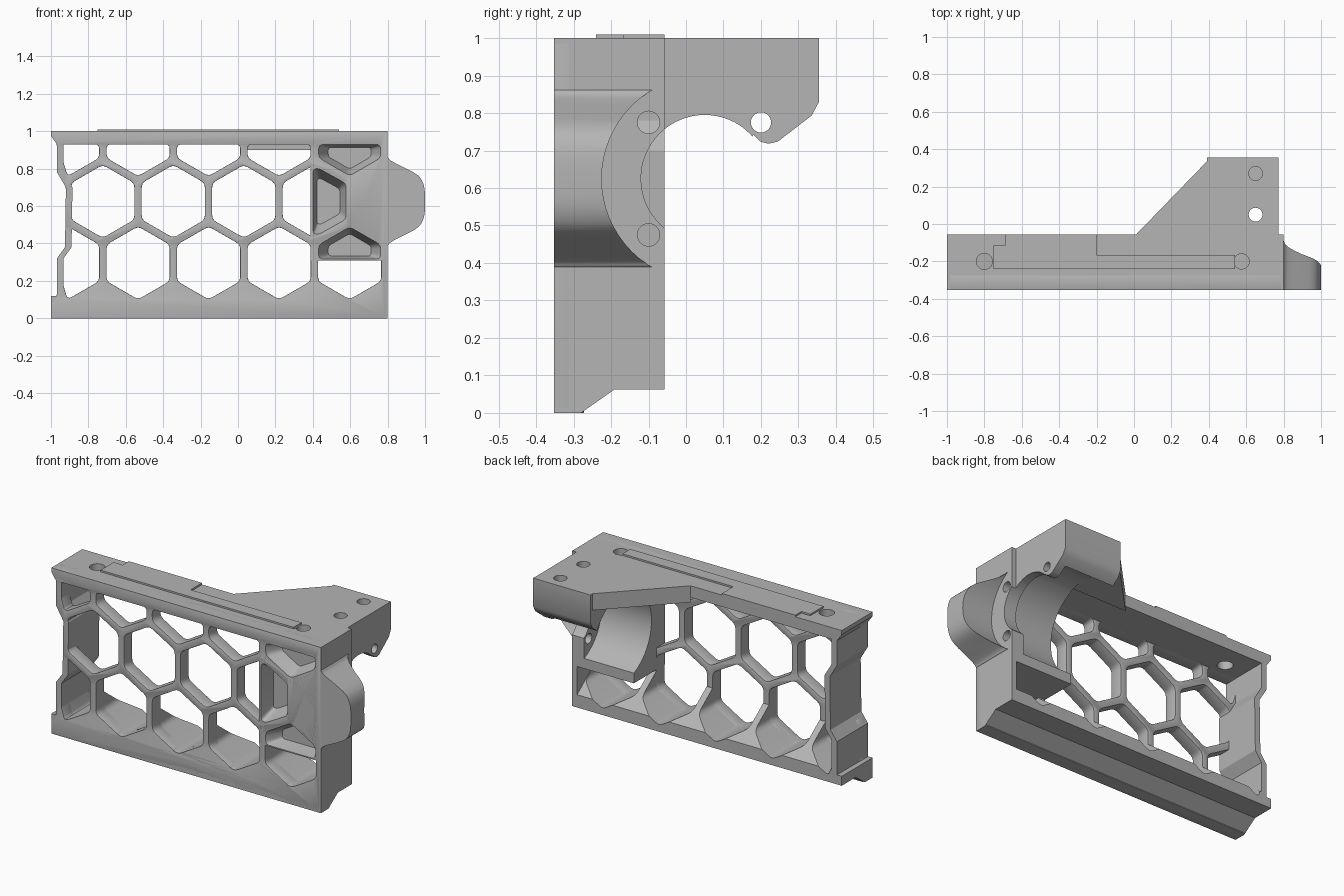
import bpy, bmesh, math
from mathutils import Vector

if "Cube" in bpy.data.objects:
    bpy.data.objects.remove(bpy.data.objects["Cube"])

grey = bpy.data.materials.new("plain_grey")
grey.use_nodes = True
grey.diffuse_color = (0.46, 0.46, 0.46, 1)
grey.node_tree.nodes["Principled BSDF"].inputs["Base Color"].default_value = (0.46, 0.46, 0.46, 1)

FRONT, BACK = -0.352, -0.057
AXIS = (0.05, 0.625)          # bore centre in (y, z)
PITCH, RADIUS = 0.377, 0.195
parts = []


def place(axis, p, t):
    return {"x": (t, p[0], p[1]), "y": (p[0], t, p[1]), "z": (p[0], p[1], t)}[axis]


def prism(name, outlines, axis, a, b, taper=1.0, part=True):
    """Extrude one or more outlines along an axis, optionally tapering."""
    if not isinstance(outlines[0][0], (tuple, list, Vector)):
        outlines = [outlines]
    bm = bmesh.new()
    for pts in outlines:
        c = sum((Vector(p) for p in pts), Vector((0, 0))) / len(pts)
        near = [bm.verts.new(place(axis, p, a)) for p in pts]
        far = [bm.verts.new(place(axis, c + (Vector(p) - c) * taper, b)) for p in pts]
        bm.faces.new(near)
        bm.faces.new(far[::-1])
        n = len(pts)
        for i in range(n):
            j = (i + 1) % n
            bm.faces.new((near[j], near[i], far[i], far[j]))
    bmesh.ops.recalc_face_normals(bm, faces=bm.faces[:])
    mesh = bpy.data.meshes.new(name)
    bm.to_mesh(mesh)
    bm.free()
    mesh.materials.append(grey)
    ob = bpy.data.objects.new(name, mesh)
    bpy.context.collection.objects.link(ob)
    if part:
        parts.append(ob)
    return ob


def rect(u0, u1, v0, v1):
    return [(u0, v0), (u1, v0), (u1, v1), (u0, v1)]


def circle(c, r, n=40):
    return [(c[0] + r * math.cos(math.tau * i / n), c[1] + r * math.sin(math.tau * i / n))
            for i in range(n)]


def rounded(pts, d=0.025, steps=4):
    """Round every corner of an outline."""
    out = []
    n = len(pts)
    for i in range(n):
        p, a, b = Vector(pts[i]), Vector(pts[i - 1]), Vector(pts[(i + 1) % n])
        s = p + (a - p).normalized() * min(d, (a - p).length * 0.4)
        e = p + (b - p).normalized() * min(d, (b - p).length * 0.4)
        for k in range(steps + 1):
            t = k / steps
            out.append(s * (1 - t) ** 2 + p * 2 * t * (1 - t) + e * t * t)
    return out


def hexagon(x, z, low=0.0, high=0.93):
    pts = [(x + RADIUS * math.sin(math.pi * i / 3), z + RADIUS * math.cos(math.pi * i / 3))
           for i in range(6)]
    pts = [(max(px, -0.94), min(max(pz, low), high)) for px, pz in pts]
    return rounded(pts)


def apply(ob, mod):
    bpy.context.view_layer.objects.active = ob
    bpy.ops.object.modifier_apply(modifier=mod.name)


def cut(ob, outlines, axis, a, b, taper=1.0):
    tool = prism("cutter", outlines, axis, a, b, taper, part=False)
    mod = ob.modifiers.new("cut", "BOOLEAN")
    mod.operation, mod.solver, mod.object = "DIFFERENCE", "EXACT", tool
    apply(ob, mod)
    bpy.data.objects.remove(tool)


# Honeycomb cells
middle_row = [hexagon(-0.723 + PITCH * i, 0.625) for i in range(4)]
lower_row = [hexagon(-0.911 + PITCH * i, 0.296) for i in range(5)]
upper_row = [hexagon(-0.911 + PITCH * i, 0.955) for i in range(5)]

# Front panel with the notched left edge
left_edge = [(-1, 0), (-1, 0.08), (-0.968, 0.12), (-0.968, 0.32), (-0.925, 0.38),
             (-0.92, 0.7), (-0.968, 0.78), (-0.968, 0.93), (-1, 0.975), (-1, 1)]
panel = prism("honeycomb_panel", rounded(left_edge + [(0.8, 1), (0.8, 0)], 0.015),
              "y", FRONT, FRONT + 0.08)
cut(panel, middle_row + lower_row + upper_row, "y", -0.5, 0.2)
bevel = panel.modifiers.new("bevel", "BEVEL")
bevel.width, bevel.segments, bevel.limit_method = 0.006, 2, "ANGLE"
bevel.angle_limit = math.radians(40)
apply(panel, bevel)

# Thin left wall following the notched edge
wall_line = left_edge[1:-1]
prism("left_wall", wall_line + [(x + 0.035, z) for x, z in wall_line[::-1]], "y", FRONT, BACK)

# Base rail with a stepped underside, and gussets behind the lower cells
base = prism("base_rail", [(FRONT, 0), (-0.28, 0), (-0.19, 0.063), (BACK, 0.063),
                           (BACK, 0.12), (FRONT, 0.12)], "x", -1, 0.8)
cut(base, lower_row, "y", -0.5, 0.2)
gussets = prism("base_gussets", [(-0.3, 0.1), (BACK, 0.1), (BACK, 0.14), (-0.27, 0.3), (-0.3, 0.3)],
                "x", -0.96, 0.79)
cut(gussets, lower_row, "y", -0.5, 0.2)

# Top plate with screw holes
top_plate = prism("top_plate", [(-1, 1), (-1, 0.975), (-0.966, 0.93), (0.8, 0.93), (0.8, 1)],
                  "y", FRONT, BACK)
end_holes = [circle((-0.8, -0.2), 0.043, 28), circle((0.575, -0.2), 0.041, 28)]
cut(top_plate, end_holes, "z", 0.8, 1.1)

# Raised rail on the top plate
prism("raised_rail", [(-0.75, -0.24), (0.54, -0.24), (0.54, -0.165), (-0.2, -0.165),
                      (-0.2, BACK), (-0.69, BACK), (-0.69, -0.115), (-0.75, -0.115)],
      "z", 0.99, 1.01)

# Bore housing with front pockets
housing = prism("bore_housing", rect(FRONT, BACK, 0.31, 0.995), "x", 0.388, 0.8)
cut(housing, circle(AXIS, 0.275, 64), "x", 0.3, 0.72)
cut(housing, circle(AXIS, 0.17, 64), "x", 0.3, 0.95)
cut(housing, [circle((-0.1, z), 0.03, 24) for z in (0.475, 0.775)], "x", 0.6, 0.95)
cut(housing, end_holes[1], "z", 0.93, 1.1)
pockets = [hexagon(0.597, 0.955), hexagon(0.597, 0.296, low=0.316),
           rounded([(0.4, 0.8), (0.43, 0.805), (0.58, 0.722), (0.58, 0.528), (0.43, 0.445), (0.4, 0.45)])]
for pocket in pockets:
    cut(housing, pocket, "y", FRONT - 0.005, -0.265, 0.68)
prism("right_wall", rect(0.767, 0.8, 0.063, 0.4), "y", FRONT, BACK)

# Side bump scooped by the flange cylinder
bump = prism("side_bump", rounded([(0.75, 0.38), (0.8, 0.385), (0.81, 0.405), (0.97, 0.485),
                                   (1, 0.55), (1, 0.7), (0.97, 0.765), (0.81, 0.845),
                                   (0.8, 0.865), (0.75, 0.87)], 0.05), "y", FRONT, BACK)
cut(bump, circle(AXIS, 0.275, 64), "x", 0.6, 1.1)

# Rear arm with lug and half bore
arm = prism("rear_arm", [(BACK, 1), (0.355, 1), (0.355, 0.83), (0.335, 0.793), (0.245, 0.724),
                         (0.22, 0.718), (0.2, 0.723), (0.18, 0.742), (0.15, 0.7), (BACK, 0.7)],
            "x", 0.39, 0.772)
cut(arm, circle(AXIS, 0.275, 64), "x", 0.3, 0.72)
cut(arm, circle(AXIS, 0.17, 64), "x", 0.3, 0.95)
cut(arm, circle((0.2, 0.775), 0.027, 24), "x", 0.3, 0.95)
cut(arm, [circle((0.65, y), 0.037, 28) for y in (0.05, 0.27)], "z", 0.86, 1.1)

# Diagonal wing joining the arm to the plate
prism("diagonal_wing", [(0.01, BACK), (0.39, 0.335), (0.39, BACK)], "z", 0.9, 1)

# Smooth the curves, keep the edges sharp
for ob in parts:
    bpy.ops.object.select_all(action="DESELECT")
    ob.select_set(True)
    bpy.context.view_layer.objects.active = ob
    bpy.ops.object.shade_smooth_by_angle(angle=math.radians(30))
